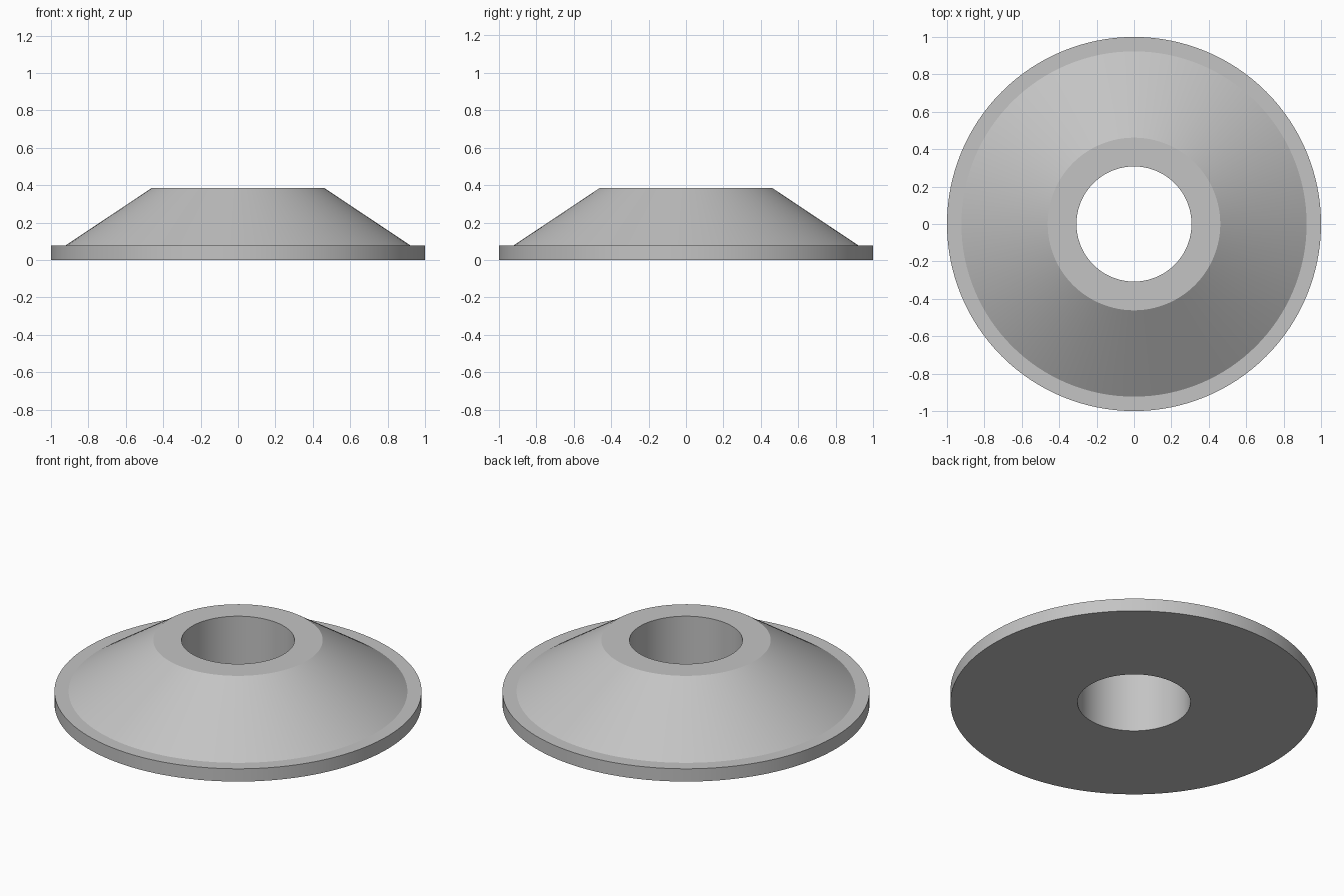
import bpy, bmesh, math

cube = bpy.data.objects.get("Cube")
if cube:
    bpy.data.objects.remove(cube, do_unlink=True)

SEGMENTS = 128
UNIT = 1 / 13  # rim thickness

# Plain grey material
grey = bpy.data.materials.new("light grey")
grey.use_nodes = True
colour = (0.55, 0.55, 0.55, 1)
grey.diffuse_color = colour
grey.node_tree.nodes["Principled BSDF"].inputs["Base Color"].default_value = colour

# Closed section: bore, flat base, rim, ledge, cone, top ring
section = [(4, 0), (13, 0), (13, 1), (12, 1), (6, 5), (4, 5)]

bm = bmesh.new()
points = [bm.verts.new((r * UNIT, 0, z * UNIT)) for r, z in section]
edges = [bm.edges.new((a, b)) for a, b in zip(points, points[1:] + points[:1])]
bmesh.ops.spin(bm, geom=points + edges, cent=(0, 0, 0), axis=(0, 0, 1),
               angle=math.tau, steps=SEGMENTS, use_merge=True)
bmesh.ops.remove_doubles(bm, verts=bm.verts, dist=1e-5)
bmesh.ops.recalc_face_normals(bm, faces=bm.faces)

mesh = bpy.data.meshes.new("conical_washer")
bm.to_mesh(mesh)
bm.free()
mesh.materials.append(grey)

washer = bpy.data.objects.new("conical_washer", mesh)
bpy.context.collection.objects.link(washer)
bpy.context.view_layer.objects.active = washer
washer.select_set(True)
bpy.ops.object.shade_smooth_by_angle(angle=math.radians(25))
